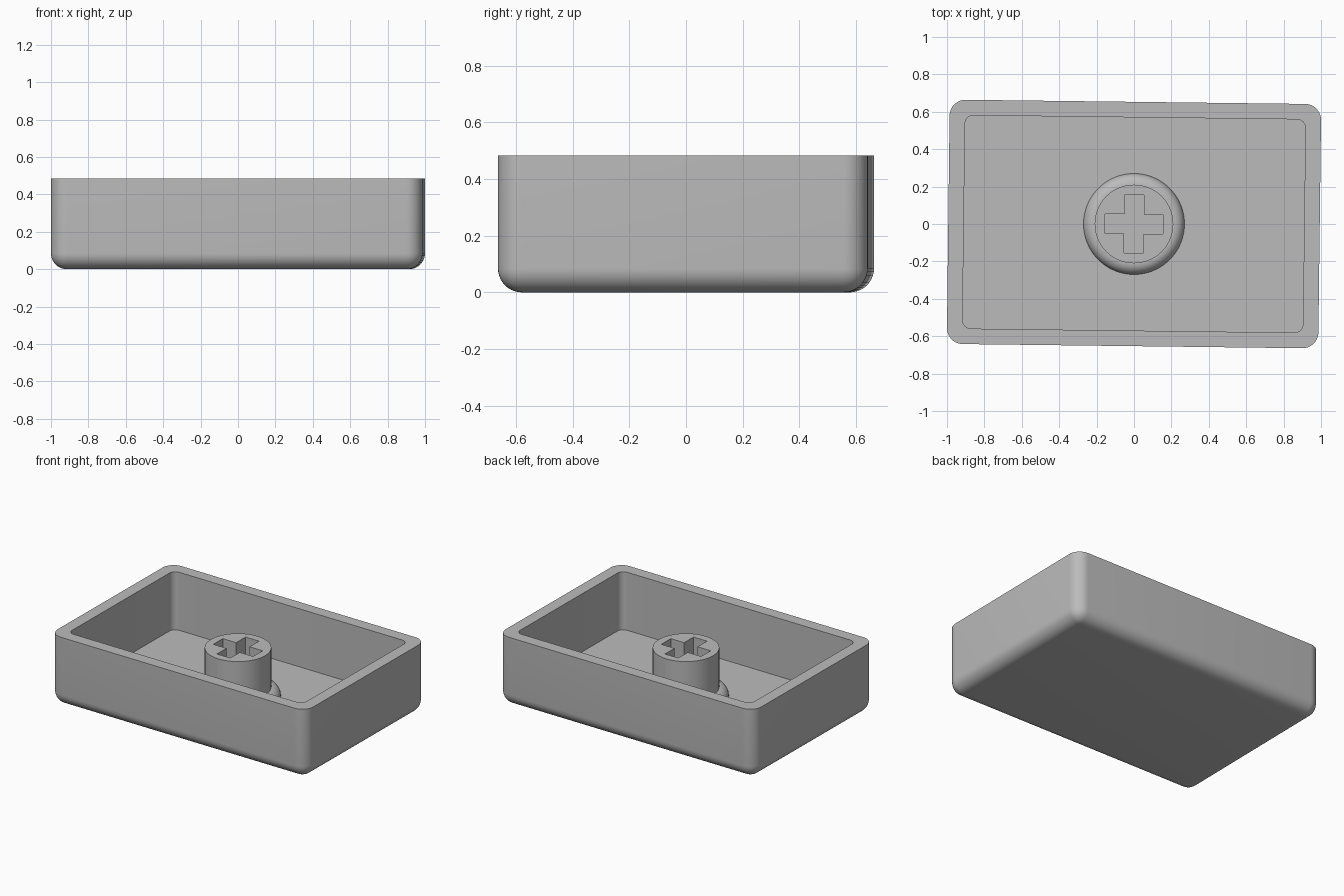
import bpy, bmesh, math
from mathutils import Matrix

old = bpy.data.objects.get("Cube")
if old:
    bpy.data.objects.remove(old, do_unlink=True)

TILT = Matrix.Rotation(math.radians(-0.7), 4, 'Z')
HEIGHT, FLOOR, STEM_TOP = 0.484, 0.08, 0.412

grey = bpy.data.materials.new("plain grey")
grey.use_nodes = True
COLOUR = (0.5, 0.5, 0.5, 1)
grey.diffuse_color = COLOUR
grey.node_tree.nodes["Principled BSDF"].inputs["Base Color"].default_value = COLOUR


def finish(name, bm):
    """Turn a bmesh into a named object, turned by the slight tilt."""
    bmesh.ops.recalc_face_normals(bm, faces=bm.faces)
    bm.transform(TILT)
    mesh = bpy.data.meshes.new(name)
    bm.to_mesh(mesh)
    bm.free()
    mesh.materials.append(grey)
    obj = bpy.data.objects.new(name, mesh)
    bpy.context.collection.objects.link(obj)
    return obj


def add_box(bm, hx, hy, z0, z1):
    m = Matrix.Translation((0, 0, (z0 + z1) / 2)) @ Matrix.Diagonal((2 * hx, 2 * hy, z1 - z0, 1))
    return bmesh.ops.create_cube(bm, size=1, matrix=m)


def rounded_box(name, hx, hy, z0, z1, radius, round_bottom):
    bm = bmesh.new()
    add_box(bm, hx, hy, z0, z1)
    edges = []
    for e in bm.edges:
        za, zb = (v.co.z for v in e.verts)
        upright = abs(za - zb) > 0.01
        low = max(za, zb) < z0 + 0.01
        if upright or (round_bottom and low):
            edges.append(e)
    bmesh.ops.bevel(bm, geom=edges, offset=radius, segments=10, profile=0.5, affect='EDGES')
    return finish(name, bm)


def cut(target, cutter):
    """Subtract the cutter, apply it and remove the helper."""
    cutter.hide_render = True
    mod = target.modifiers.new("cut", 'BOOLEAN')
    mod.operation, mod.solver, mod.object = 'DIFFERENCE', 'EXACT', cutter
    bpy.context.view_layer.objects.active = target
    bpy.ops.object.modifier_apply(modifier=mod.name)
    bpy.data.objects.remove(cutter, do_unlink=True)


def lathe(name, profile, steps=96):
    bm = bmesh.new()
    verts = [bm.verts.new((r, 0, z)) for r, z in profile]
    edges = [bm.edges.new(pair) for pair in zip(verts, verts[1:])]
    bmesh.ops.spin(bm, geom=verts + edges, axis=(0, 0, 1), cent=(0, 0, 0),
                   angle=math.tau, steps=steps, use_duplicate=False)
    bmesh.ops.remove_doubles(bm, verts=bm.verts, dist=0.0005)
    return finish(name, bm)


# Open tray with rounded corners and bottom edge
tray = rounded_box("tray", 0.993, 0.653, 0, HEIGHT, 0.085, True)
cut(tray, rounded_box("tray_cutter", 0.91, 0.57, FLOOR, HEIGHT + 0.2, 0.045, False))

# Round stem with a cross-shaped socket
R = 0.21
stem = lathe("stem", [(0, FLOOR - 0.02), (R, FLOOR - 0.02), (R, STEM_TOP), (0, STEM_TOP)])
for hx, hy in ((0.155, 0.052), (0.052, 0.155)):
    bm = bmesh.new()
    add_box(bm, hx, hy, 0, STEM_TOP + 0.2)
    cut(stem, finish("socket_cutter", bm))

# Quarter-round collar at the foot of the stem
BEAD = 0.06
arc = [(R + BEAD * math.cos(a), FLOOR + BEAD * math.sin(a))
       for a in (math.pi / 2 * i / 8 for i in range(9))]
collar = lathe("stem_collar", [(R + BEAD, FLOOR - 0.01)] + arc + [(R - 0.01, FLOOR + BEAD)])

# Smooth shading with crisp edges
bpy.ops.object.select_all(action='DESELECT')
for obj in (tray, stem, collar):
    obj.select_set(True)
    bpy.context.view_layer.objects.active = obj
bpy.ops.object.shade_smooth_by_angle(angle=math.radians(30))
